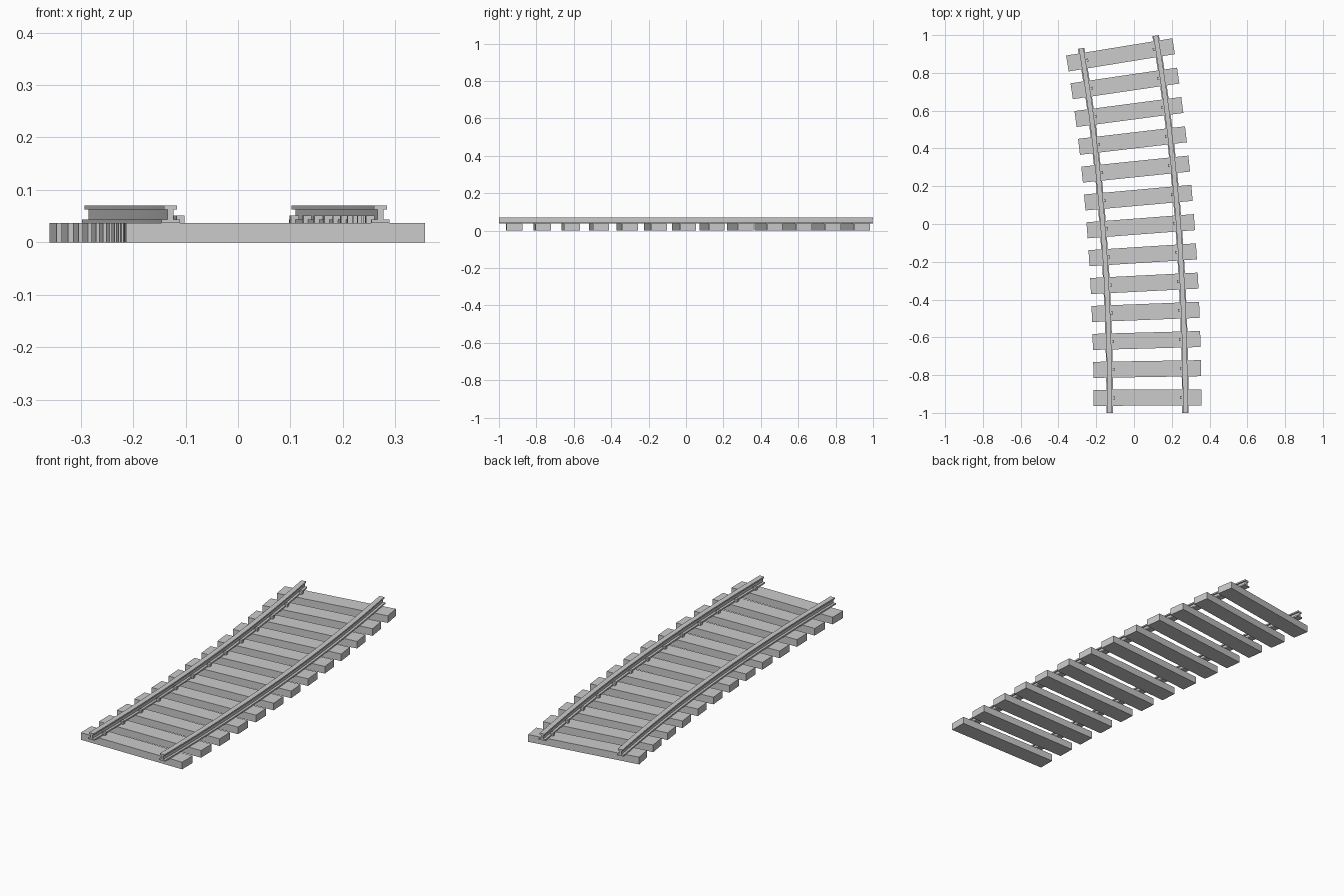
import bpy, bmesh
from math import atan, cos, sin
from mathutils import Matrix

if "Cube" in bpy.data.objects:
    bpy.data.objects.remove(bpy.data.objects["Cube"])

X0, LENGTH = 0.0715, 1.9635
TIE_TOP = 0.0365


def centre(t):
    """Centre line point and heading, t measured along y from the front end."""
    x = X0 - (0.067 * t**2 / 2 + 0.0099 * t**3 / 3)
    return x, t - 1, atan(0.067 * t + 0.0099 * t * t)


def place(t, offset):
    x, y, a = centre(t)
    return x + offset * cos(a), y + offset * sin(a), a


def finish(bm, name):
    bmesh.ops.recalc_face_normals(bm, faces=bm.faces)
    me = bpy.data.meshes.new(name)
    bm.to_mesh(me)
    bm.free()
    ob = bpy.data.objects.new(name, me)
    bpy.context.collection.objects.link(ob)
    return ob


def box(name, t, offset, size, z0):
    x, y, a = place(t, offset)
    bm = bmesh.new()
    m = (Matrix.Translation((x, y, z0 + size[2] / 2)) @ Matrix.Rotation(a, 4, 'Z')
         @ Matrix.Diagonal((*size, 1)))
    bmesh.ops.create_cube(bm, size=1, matrix=m)
    return finish(bm, name)


# I-shaped rail section: foot, web, head
half = [(0.0175, TIE_TOP), (0.0175, 0.0435), (0.0055, 0.0435),
        (0.0055, 0.063), (0.0127, 0.063), (0.0127, 0.0705)]
section = half + [(-x, z) for x, z in reversed(half)]


def rail(name, offset, steps=24):
    bm = bmesh.new()
    rings = []
    for i in range(steps + 1):
        t = LENGTH * i / steps
        ring = []
        for u, z in section:
            x, y, _ = place(t, offset + u)
            ring.append(bm.verts.new((x, y, z)))
        rings.append(ring)
    n = len(section)
    for a, b in zip(rings, rings[1:]):
        for j in range(n):
            k = (j + 1) % n
            bm.faces.new((a[j], a[k], b[k], b[j]))
    bm.faces.new(rings[0])
    bm.faces.new(rings[-1])
    return finish(bm, name)


rail("left_rail", -0.2)
rail("right_rail", 0.2)

# Wooden ties with a spike on the inner side of each rail
for i in range(13):
    t = 0.081 + 0.1512 * i
    box(f"tie_{i + 1}", t, 0, (0.57, 0.085, TIE_TOP), 0)
    for side, s in (("left", -1), ("right", 1)):
        box(f"{side}_spike_{i + 1}", t, s * 0.181, (0.016, 0.016, 0.0145), TIE_TOP)
